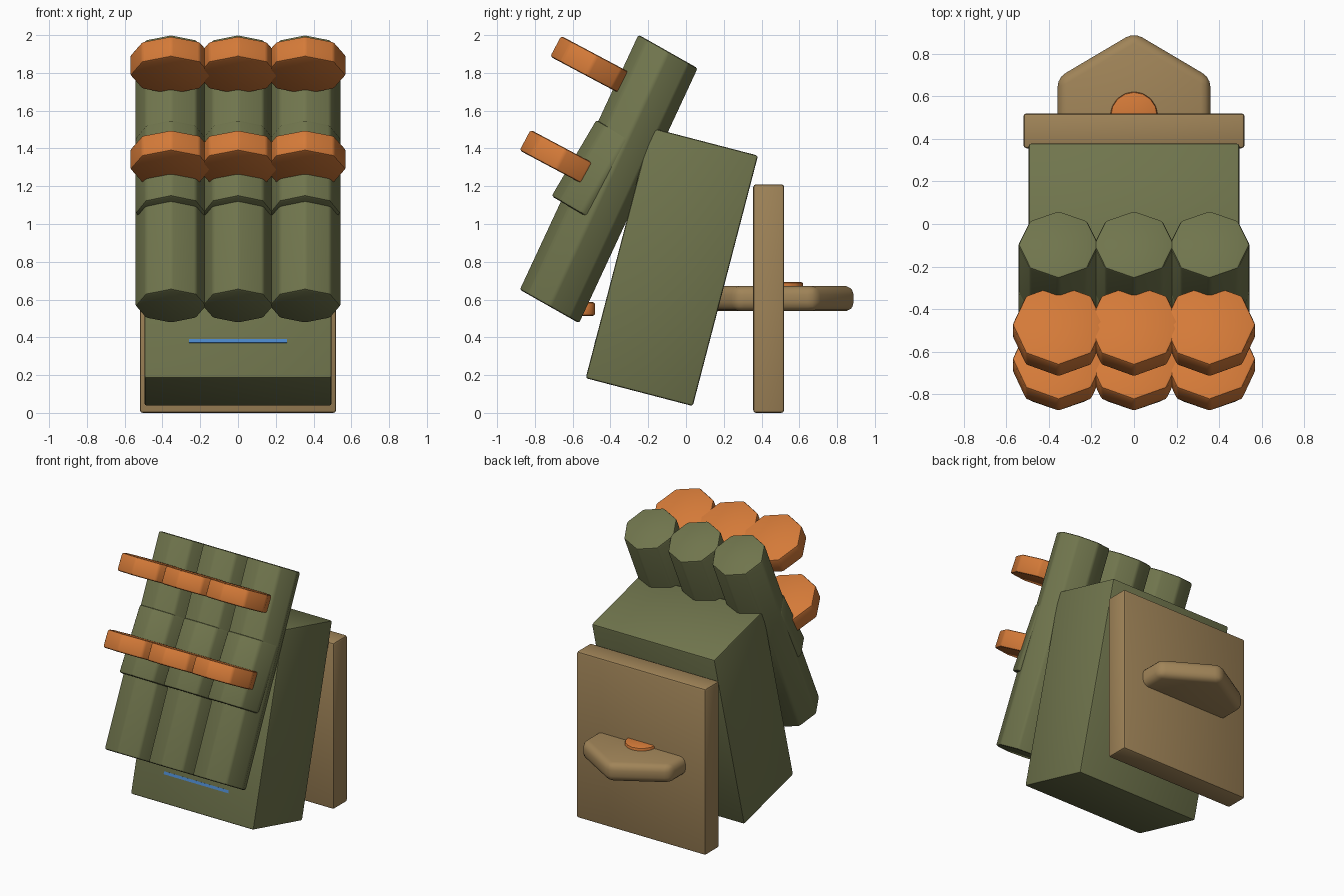
import bpy, bmesh, math
from mathutils import Matrix, Vector

if "Cube" in bpy.data.objects:
    bpy.data.objects.remove(bpy.data.objects["Cube"])


def material(name, rgb):
    m = bpy.data.materials.new(name)
    m.diffuse_color = (*rgb, 1)
    m.use_nodes = True
    m.node_tree.nodes["Principled BSDF"].inputs["Base Color"].default_value = m.diffuse_color
    return m


GREEN = material("olive_green", (0.162, 0.178, 0.074))
ORANGE = material("orange", (0.66, 0.195, 0.04))
TAN = material("tan", (0.352, 0.231, 0.098))
BLUE = material("blue", (0.07, 0.24, 0.58))


def prism(name, mat, n, centre, half_x, depth, axis, bevel=0.0, segs=2):
    """n-sided prism; depth and axis are (y, z) half vectors. First corner points along depth."""
    frame = Matrix(((half_x, 0, 0), (0, depth[0], axis[0]), (0, depth[1], axis[1])))
    radius, start = (math.sqrt(2), math.pi / 4) if n == 4 else (1, 0)
    bm = bmesh.new()
    rings = []
    for z in (-1, 1):
        ring = []
        for i in range(n):
            a = start + i * math.tau / n
            p = frame @ Vector((radius * math.sin(a), radius * math.cos(a), z))
            ring.append(bm.verts.new(p + Vector(centre)))
        bm.faces.new(ring)
        rings.append(ring)
    for i in range(n):
        j = (i + 1) % n
        bm.faces.new((rings[0][i], rings[0][j], rings[1][j], rings[1][i]))
    bmesh.ops.recalc_face_normals(bm, faces=bm.faces[:])
    if bevel:
        bmesh.ops.bevel(bm, geom=bm.edges[:], offset=bevel, segments=segs,
                        profile=0.5, affect='EDGES', clamp_overlap=True)
        bmesh.ops.recalc_face_normals(bm, faces=bm.faces[:])
    for f in bm.faces:
        f.smooth = True
    me = bpy.data.meshes.new(name)
    bm.to_mesh(me)
    bm.free()
    me.set_sharp_from_angle(angle=math.radians(30))
    me.materials.append(mat)
    ob = bpy.data.objects.new(name, me)
    bpy.context.collection.objects.link(ob)
    return ob


def tilted(deg, d, u):
    """Depth and axis half vectors leaning back by deg."""
    s, c = math.sin(math.radians(deg)), math.cos(math.radians(deg))
    return (d * c, -d * s), (u * s, u * c)


# leaning main body
prism("body", GREEN, 4, (0, -0.075, 0.773), 0.495, *tilted(14.6, 0.293, 0.685), 0.012)
# painted stripe on the body front
prism("front_stripe", BLUE, 4, (0, -0.477, 0.38), 0.26, *tilted(14.6, 0.004, 0.01))

# three leaning tubes, each with a collar and two discs
for i, x in enumerate((-0.355, 0, 0.355)):
    prism(f"tube_{i}", GREEN, 8, (x, -0.409, 1.2385), 0.19,
          (0.159, -0.09), (0.314, 0.675), 0.013)
    prism(f"collar_{i}", GREEN, 8, (x, -0.435, 1.257), 0.19, *tilted(30.5, 0.186, 0.235), 0.015)
    for label, y, z in (("upper", -0.50, 1.84), ("lower", -0.662, 1.343)):
        prism(f"{label}_disc_{i}", ORANGE, 8, (x, y, z), 0.217,
              *tilted(28, 0.217, 0.062), 0.013)

# back plate
prism("back_plate", TAN, 4, (0, 0.438, 0.605), 0.52, (0.082, 0), (0, 0.605), 0.015)
# rounded six-sided shelf passing through the plate
prism("shelf", TAN, 6, (0, 0.475, 0.605), 0.415, (0.425, 0), (0, 0.066), 0.045, 3)
# knobs
prism("shelf_knob", ORANGE, 16, (0, 0.51, 0.66), 0.112, (0.112, 0), (0, 0.032), 0.012)
prism("front_knob", ORANGE, 12, (0, -0.535, 0.55), 0.055, (0.055, 0), (0, 0.036), 0.012)
